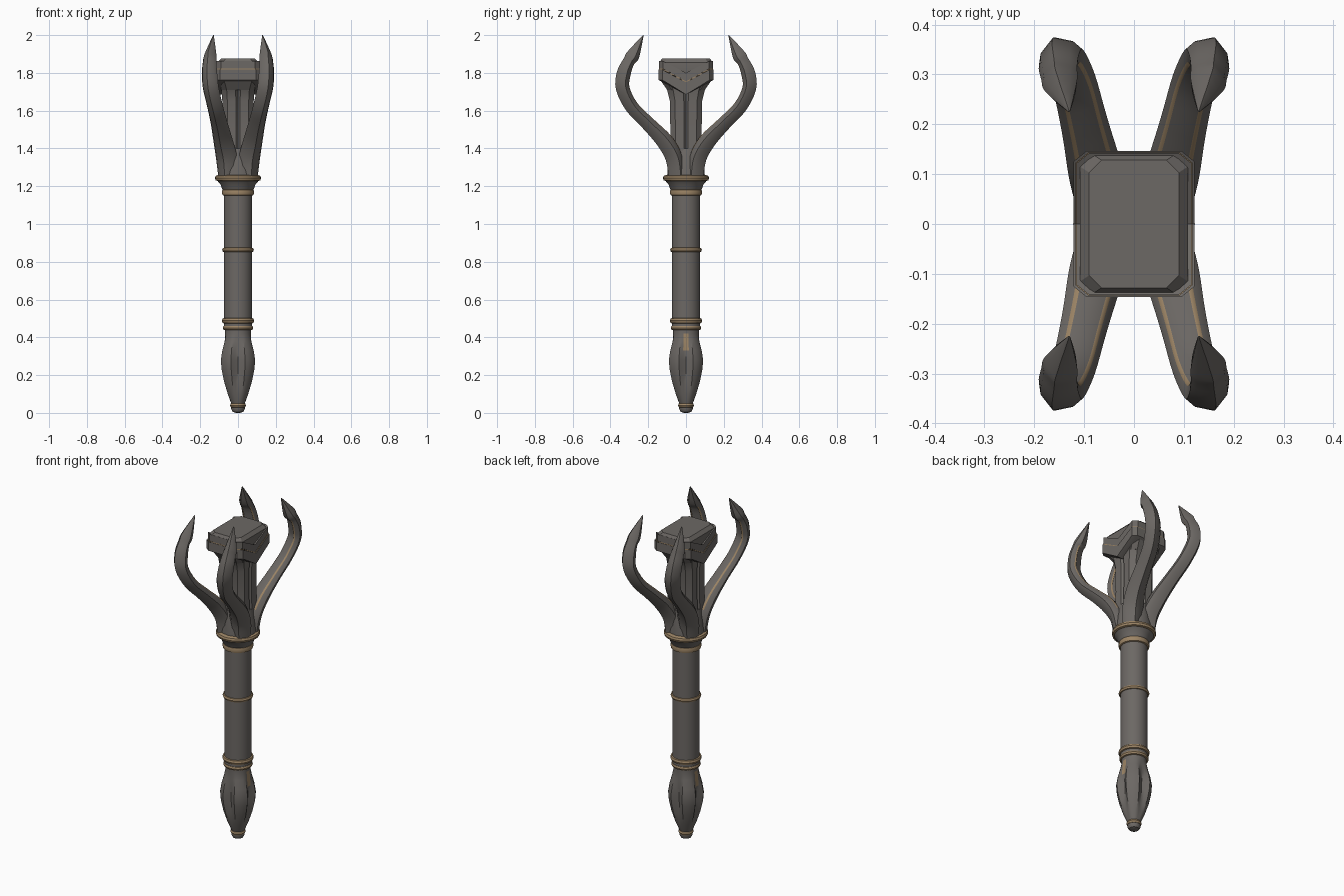
import bpy, bmesh
from math import sin, cos, pi, radians
from mathutils import Vector

cube = bpy.data.objects.get("Cube")
if cube:
    bpy.data.objects.remove(cube, do_unlink=True)


def material(name, rgb):
    m = bpy.data.materials.new(name)
    m.use_nodes = True
    m.diffuse_color = (*rgb, 1)
    m.node_tree.nodes["Principled BSDF"].inputs["Base Color"].default_value = (*rgb, 1)
    return m


STONE = material("dark warm grey", (0.15, 0.138, 0.128))
GOLD = material("worn gold", (0.33, 0.23, 0.13))


def loft(name, rings, mat=STONE, angle=35, gold_rule=None):
    """Skin a list of equal-length point rings and cap both ends."""
    bm = bmesh.new()
    rows = [[bm.verts.new(p) for p in ring] for ring in rings]
    n = len(rows[0])
    for a, b in zip(rows, rows[1:]):
        for i in range(n):
            j = (i + 1) % n
            f = bm.faces.new((a[i], a[j], b[j], b[i]))
            if gold_rule and gold_rule(i, f.calc_center_median()):
                f.material_index = 1
    bm.faces.new(rows[0])
    bm.faces.new(rows[-1])
    bmesh.ops.recalc_face_normals(bm, faces=bm.faces)
    mesh = bpy.data.meshes.new(name)
    bm.to_mesh(mesh)
    bm.free()
    ob = bpy.data.objects.new(name, mesh)
    bpy.context.collection.objects.link(ob)
    mesh.materials.append(mat)
    if gold_rule:
        mesh.materials.append(GOLD)
    bpy.ops.object.select_all(action="DESELECT")
    ob.select_set(True)
    bpy.context.view_layer.objects.active = ob
    bpy.ops.object.shade_smooth_by_angle(angle=radians(angle))
    return ob


def circle(r, z, n=32, ry=None):
    ry = ry or r
    return [(r * cos(2 * pi * i / n), ry * sin(2 * pi * i / n), z) for i in range(n)]


def lathe(name, profile, mat=STONE):
    return loft(name, [circle(r, z) for r, z in profile], mat)


def band(name, z, r, h):
    """Rounded gold ring around the shaft."""
    steps = [(-1, -0.018), (-0.7, -0.004), (0, 0), (0.7, -0.004), (1, -0.018)]
    return lathe(name, [(r + dr, z + k * h) for k, dr in steps], GOLD)


# Shaft, rings and collar
lathe("shaft", [(0.075, 0.44), (0.075, 1.2)])
band("lower_ring", 0.45, 0.081, 0.014)
band("upper_pommel_ring", 0.488, 0.086, 0.016)
band("middle_ring", 0.863, 0.084, 0.014)
band("collar_lower_ring", 1.167, 0.086, 0.02)
lathe("collar", [(0.08, 1.18), (0.086, 1.19), (0.093, 1.21), (0.112, 1.232), (0.11, 1.25)])
band("collar_upper_ring", 1.243, 0.122, 0.017)

# Pommel with four fluted slots
POMMEL = [(0.045, 0.034, 0), (0.1, 0.058, 0.004), (0.17, 0.081, 0.02),
          (0.23, 0.094, 0.03), (0.28, 0.098, 0.032), (0.33, 0.09, 0.02),
          (0.38, 0.076, 0.006), (0.42, 0.068, 0), (0.45, 0.07, 0)]
FLUTE = {0: 1.0, 1: 0.7, 7: 0.7}


def fluted(z, r, depth):
    ring = []
    for i in range(32):
        q = r - depth * FLUTE.get(i % 8, 0)
        a = 2 * pi * i / 32
        ring.append((q * cos(a), q * sin(a), z))
    return ring


loft("pommel", [fluted(*p) for p in POMMEL], angle=30,
     gold_rule=lambda i, c: i % 16 in (0, 15) and 0.33 < c.z < 0.4)
lathe("pommel_knob", [(0.012, 0), (0.028, 0.006), (0.036, 0.02), (0.036, 0.03)])
band("knob_ring", 0.04, 0.042, 0.014)

# Cup that carries the claws
loft("claw_cup", [circle(rx, z, 16, ry) for rx, ry, z in
                  [(0.108, 0.1, 1.25), (0.1, 0.095, 1.33), (0.085, 0.085, 1.4)]])

# Central stem with a groove on each side
QUARTER = [(0.86, 0), (1, 0.14), (1, 0.68), (0.68, 1), (0.14, 1)]


def stem_ring(hx, hy, z):
    pts = []
    for k in range(4):
        for u, v in QUARTER:
            for _ in range(k):
                u, v = -v, u
            pts.append((u * hx, v * hy, z))
    return pts


loft("stem", [stem_ring(*s) for s in
              [(0.085, 0.085, 1.3), (0.083, 0.083, 1.5), (0.083, 0.085, 1.65),
               (0.088, 0.1, 1.71), (0.1, 0.137, 1.77)]], angle=25)


# Head block with chamfered corners
def chamfered(hx, hy, z, c=0.025):
    return [(hx, c - hy, z), (hx, hy - c, z), (hx - c, hy, z), (c - hx, hy, z),
            (-hx, hy - c, z), (-hx, c - hy, z), (c - hx, -hy, z), (hx - c, -hy, z)]


loft("head_block", [chamfered(*s) for s in
                    [(0.085, 0.1, 1.71), (0.1, 0.138, 1.765), (0.108, 0.14, 1.82),
                     (0.108, 0.14, 1.855), (0.09, 0.128, 1.875)]], angle=15)


# Chevron bands wrapped over the sides of the head
def chevron(name, top_end, top_mid, low_end, low_mid, hx, hy, mat=STONE):
    rings = []
    for x, s in ((-hx, 0.86), (0.025 - hx, 1), (hx - 0.025, 1), (hx, 0.86)):
        y = hy * s
        rings.append([(x, -y, top_end), (x, 0, top_mid), (x, y, top_end),
                      (x, y, low_end), (x, 0, low_mid), (x, -y, low_end)])
    loft(name, rings, mat, 15)


chevron("upper_chevron", 1.862, 1.8, 1.822, 1.755, 0.115, 0.142)
chevron("gold_chevron_line", 1.822, 1.755, 1.817, 1.75, 0.117, 0.143, GOLD)
chevron("lower_chevron", 1.817, 1.75, 1.763, 1.685, 0.121, 0.146)

# Claw path: x, y, z, half width, half depth
CLAW = [(0.055, 0.05, 1.25, 0.054, 0.045), (0.062, 0.066, 1.35, 0.06, 0.045),
        (0.08, 0.115, 1.44, 0.055, 0.045), (0.1, 0.2, 1.53, 0.048, 0.038),
        (0.122, 0.288, 1.62, 0.045, 0.036), (0.145, 0.337, 1.72, 0.045, 0.037),
        (0.152, 0.33, 1.8, 0.043, 0.038), (0.151, 0.304, 1.86, 0.038, 0.032),
        (0.147, 0.28, 1.895, 0.034, 0.036), (0.13, 0.226, 2.0, 0.002, 0.002)]
SECTION = [(0, 1), (0.75, 0.45), (1, -0.1), (0.72, -0.72), (0.55, -0.85),
           (-0.55, -0.85), (-0.72, -0.72), (-1, -0.1), (-0.75, 0.45)]


def smooth_path(keys, steps=4):
    """Catmull-Rom samples through the key points."""
    k = [Vector(p) for p in keys]
    out = []
    for i in range(len(k) - 1):
        a, b, c, d = k[max(i - 1, 0)], k[i], k[i + 1], k[min(i + 2, len(k) - 1)]
        for s in range(steps):
            t = s / steps
            out.append(0.5 * (2 * b + (c - a) * t + (2 * a - 5 * b + 4 * c - d) * t ** 2
                              + (3 * b - a - 3 * c + d) * t ** 3))
    return out + [k[-1]]


def claw(name, sx, sy):
    path = smooth_path(CLAW)
    wide = Vector((0.94, -0.34, 0))
    rings = []
    for i, p in enumerate(path):
        tangent = (path[min(i + 1, len(path) - 1)] - path[max(i - 1, 0)]).to_3d()
        out = tangent.cross(wide).normalized()
        ring = []
        for u, v in SECTION:
            q = p.to_3d() + wide * (u * p[3]) + out * (v * p[4])
            ring.append((q.x * sx, q.y * sy, min(q.z, 2)))
        rings.append(ring)
    loft(name, rings, angle=32,
         gold_rule=lambda i, c: i in (3, 5) and 1.4 < c.z < 1.86)


for side, sx in (("left", 1), ("right", -1)):
    for end, sy in (("front", -1), ("back", 1)):
        claw(f"{end}_{side}_claw", sx, sy)
